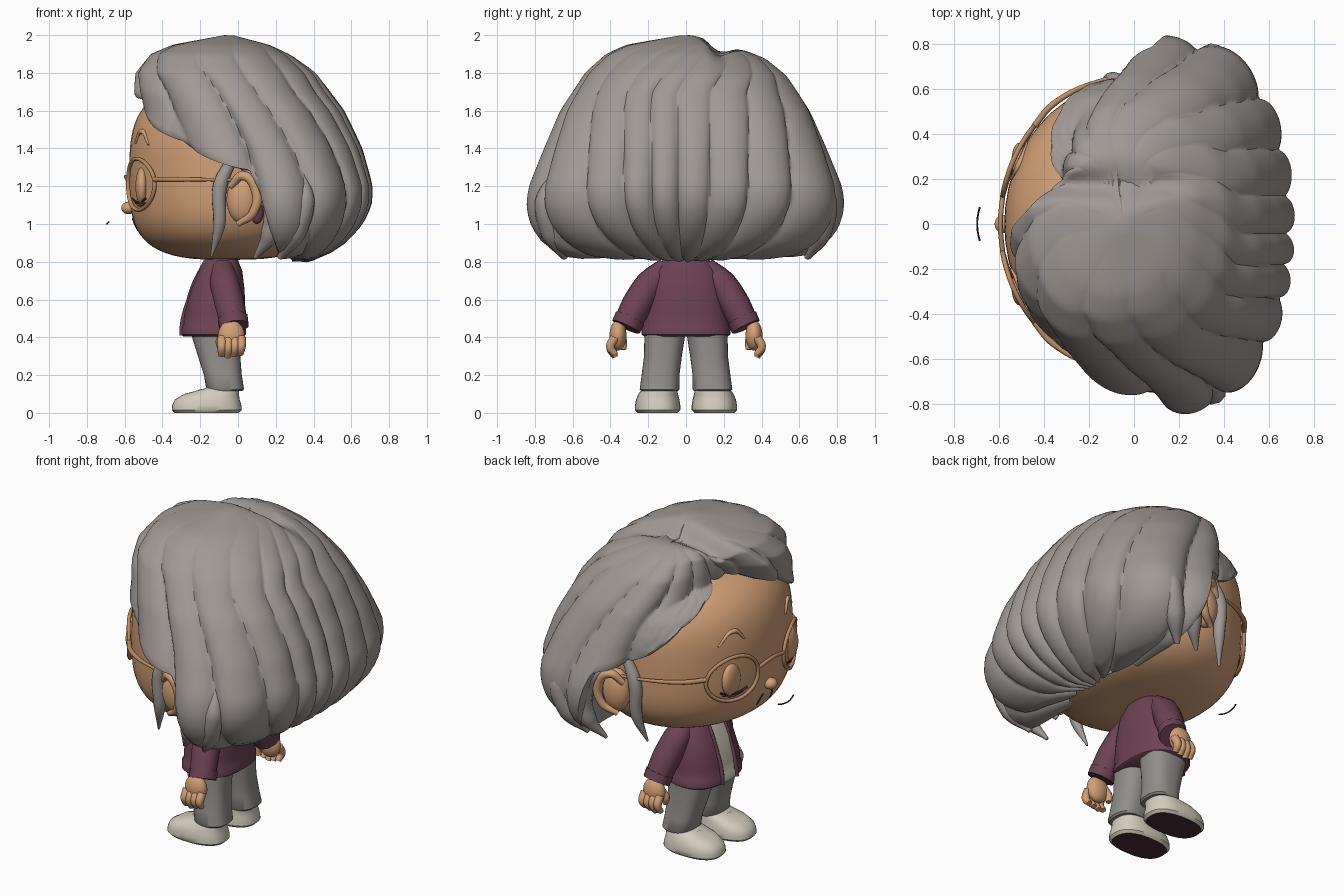
import bpy, bmesh, math
from math import sin, cos, radians, pi, sqrt, exp
from mathutils import Vector

old = bpy.data.objects.get("Cube")
if old:
    bpy.data.objects.remove(old, do_unlink=True)

def material(name, r, g, b):
    m = bpy.data.materials.new(name)
    m.use_nodes = True
    m.diffuse_color = (r, g, b, 1)
    n = m.node_tree.nodes["Principled BSDF"]
    n.inputs["Base Color"].default_value = (r, g, b, 1)
    n.inputs["Roughness"].default_value = 0.8
    return m

HAIR = material("hair grey", .355, .32, .3)
SKIN = material("skin tan", .65, .355, .185)
PLUM = material("cardigan plum", .155, .055, .088)
GREY = material("trouser grey", .29, .27, .26)
CREAM = material("cream", .66, .61, .51)
SOLE = material("sole dark plum", .075, .024, .038)
BRASS = material("glasses bronze", .5, .265, .13)
DARK = material("dark line", .03, .02, .02)

def interp(table, v):
    if v <= table[0][0]:
        return table[0][1]
    for (a, p), (b, q) in zip(table, table[1:]):
        if v <= b:
            return p + (q - p) * (v - a) / (b - a)
    return table[-1][1]

def smooth(ob, angle=45):
    bpy.ops.object.select_all(action='DESELECT')
    ob.select_set(True)
    bpy.context.view_layer.objects.active = ob
    bpy.ops.object.shade_smooth_by_angle(angle=radians(angle))
    return ob

def finish(name, bm, *mats):
    bmesh.ops.recalc_face_normals(bm, faces=bm.faces)
    me = bpy.data.meshes.new(name)
    bm.to_mesh(me)
    bm.free()
    for m in mats:
        me.materials.append(m)
    ob = bpy.data.objects.new(name, me)
    bpy.context.collection.objects.link(ob)
    return smooth(ob)

def skin_rings(bm, rings):
    """Bridge rings of points and cap both ends; returns the first cap."""
    vs = [[bm.verts.new(p) for p in ring] for ring in rings]
    n = len(vs[0])
    for a, b in zip(vs, vs[1:]):
        for i in range(n):
            bm.faces.new((a[i], a[(i + 1) % n], b[(i + 1) % n], b[i]))
    bm.faces.new(vs[-1])
    return bm.faces.new(vs[0][::-1])

def loft(rows, n=40, p=2.5):
    """Stack of superellipses given as (cx, cy, z, rx, ry)."""
    bm = bmesh.new()
    def c(f, t):
        return math.copysign(abs(f(t)) ** (2 / p), f(t))
    cap = skin_rings(bm, [[(cx + rx * c(cos, 2 * pi * i / n), cy + ry * c(sin, 2 * pi * i / n), z)
                           for i in range(n)] for cx, cy, z, rx, ry in rows])
    return bm, cap

def ball(name, at, size, mat, shape=None):
    bm = bmesh.new()
    bmesh.ops.create_uvsphere(bm, u_segments=48, v_segments=40, radius=1)
    for v in bm.verts:
        if shape:
            v.co = shape(v.co)
        v.co = Vector(at) + Vector(size) * v.co
    return finish(name, bm, mat)

def tube(name, pts, radii, mat, closed=False):
    cu = bpy.data.curves.new(name, 'CURVE')
    cu.dimensions = '3D'
    cu.bevel_depth, cu.bevel_resolution, cu.use_fill_caps = 1, 3, True
    sp = cu.splines.new('BEZIER')
    sp.bezier_points.add(len(pts) - 1)
    sp.use_cyclic_u, sp.resolution_u = closed, 8
    for i, (bp, p) in enumerate(zip(sp.bezier_points, pts)):
        bp.co = p
        bp.radius = radii[i] if isinstance(radii, (list, tuple)) else radii
        bp.handle_left_type = bp.handle_right_type = 'AUTO'
    cu.materials.append(mat)
    ob = bpy.data.objects.new(name, cu)
    bpy.context.collection.objects.link(ob)
    bpy.ops.object.select_all(action='DESELECT')
    ob.select_set(True)
    bpy.context.view_layer.objects.active = ob
    bpy.ops.object.convert(target='MESH')
    return smooth(bpy.context.view_layer.objects.active, 60)

# Head: rounded block with a squarer jaw, facing -x
HC, HS = Vector((-.05, 0, 1.28)), Vector((.525, .62, .47))

def girth(h):
    return max(0, 1 - abs(h) ** (3 if h > 0 else 3.7)) ** (1 / 3)

def inside_head(x, y, z, grow):
    return ((x - HC.x) / HS.x) ** 2 + (y / HS.y) ** 2 < (grow * girth((z - HC.z) / HS.z)) ** 2

def on_face(y, z, lift=0):
    k = girth((z - HC.z) / HS.z) ** 2 - (y / HS.y) ** 2
    return (HC.x - HS.x * sqrt(max(0, k)) - lift, y, z)

def block(v):
    flat = Vector((v.x, v.y, 0))
    return flat.normalized() * girth(v.z) + Vector((0, 0, v.z))

ball("head", HC, HS, SKIN, block)
ball("nose", (-.58, 0, 1.085), (.038, .04, .033), SKIN)
ball("neck", (-.09, 0, .82), (.07, .08, .07), SKIN)

# Hair: clumped shell with an open front and a side parting
BACK = [(.8, .38), (.83, .47), (.9, .57), (1, .66), (1.1, .705), (1.2, .71), (1.4, .655), (1.6, .56),
        (1.8, .41), (1.9, .27), (1.95, .16), (2, -.03)]
SIDE = [(.8, .57), (.83, .65), (.9, .76), (1, .82), (1.1, .84), (1.2, .825), (1.4, .745), (1.6, .66),
        (1.8, .53), (1.9, .42), (1.95, .31), (2, .02)]
FRONT = [(1.6, -.53), (1.7, -.55), (1.8, -.54), (1.9, -.46), (1.95, -.34), (2, -.07)]
MID = [(1.2, .2), (1.4, .15), (1.6, .06), (1.8, -.05), (1.9, -.09), (2, -.05)]
RIM = [(0, .8), (88, .82), (92, .95), (97, 1.27), (108, 1.3), (118, 1.38), (128, 1.51), (139, 1.65), (150, 1.71),
       (167, 1.74), (180, 1.7), (200, 1.64), (217, 1.51), (240, 1.37), (261, 1.27), (268, .95), (272, .82), (360, .8)]
COLS, ROWS = 360, 44

def hair_point(deg, u, inset=1, lift=0):
    t = radians(deg)
    lobe = abs(sin(8 * (t + .1 * sin(2 * t + 1) + .03 * sin(5 * t + 2) + .2 * sin(t) * u))) ** .5
    z = 2 - (2 - interp(RIM, deg) - .03 * (1 - lobe)) * u ** 1.7
    cx, side = interp(MID, z), interp(SIDE, z)
    top = min(1, max(0, (z - 1.7) / .25))
    cy = min(.17 * top, .6 * side)
    if cos(t) > 0:
        reach, p = interp(BACK, z) - cx, 2.2
    else:
        full = interp([(167, 0), (172, .25), (190, 1)], deg)
        reach = cx - interp(FRONT, z) * full - max(-.34, interp(FRONT, z)) * (1 - full)
        p = 2.2 + .2 * full
    # March from the parting outward until the envelope is met
    r, step = 0, .4
    while step > .0005:
        if (abs((r + step) * cos(t)) / max(reach, .01)) ** p + (abs(cy + (r + step) * sin(t)) / side) ** p < 1:
            r += step
        else:
            step /= 2
    r *= 1.01 - .11 * u ** .7 * (1 - lobe)
    while inside_head(cx + r * cos(t), cy + r * sin(t), z, 1.035):
        r += .01
    x, y = cx + r * inset * cos(t), cy + r * inset * sin(t)
    z -= top * (.06 * exp(-((y - .17) / .05) ** 2) * min(1, max(0, (.3 - x) * 4))
                + .03 * min(1, max(0, (y - .12) / .08)))
    return (x, y, z + lift)

bm = bmesh.new()
rings = [[hair_point(i * 360 / COLS, j / ROWS) for i in range(COLS)] for j in range(1, ROWS + 1)]
for inset, lift in ((.9, -.005), (.75, .0), (.4, .0)):
    rings.append([hair_point(i * 360 / COLS, 1, inset, lift) for i in range(COLS)])
skin_rings(bm, rings)
bmesh.ops.smooth_vert(bm, verts=bm.verts, factor=.5, use_axis_x=True, use_axis_y=True, use_axis_z=True)
finish("hair", bm, HAIR)

# Parts paired across the body; its own left is toward -y
for s, side in ((-1, "left"), (1, "right")):
    def path(*pts):
        return [(x, s * y, z) for x, y, z in pts]

    tube(side + "_sidelock", path((-.04, .63, 1.33), (-.095, .635, 1.2), (-.1, .625, 1), (-.14, .575, .83)),
         [.03, .04, .034, .006], HAIR)
    tube(side + "_ear_strand", path((.03, .68, 1.3), (.13, .73, 1.22), (.18, .74, 1.1), (.17, .72, .95), (.09, .65, .82)),
         [.02, .04, .05, .05, .01], HAIR)
    tube(side + "_side_clump", path((.34, .7, 1.26), (.35, .74, 1.12), (.3, .71, .95), (.22, .64, .82)),
         [.02, .06, .06, .015], HAIR)

    # Ear with rolled rim and a small dark piece tucked behind it
    ball(side + "_ear", (.025, s * .64, 1.13), (.085, .065, .13), SKIN)
    tube(side + "_ear_rim", path((-.04, .67, 1.2), (.03, .71, 1.255), (.095, .72, 1.18), (.08, .71, 1.06), (.0, .67, 1.0)),
         [.018, .026, .028, .024, .016], SKIN)
    ball(side + "_ear_backing", (.1, s * .66, 1.06), (.035, .03, .06), PLUM)

    # Glasses, closed eyelid, lashes and brow
    ring = [on_face(s * (.28 + .155 * cos(a * pi / 8)), 1.21 + .135 * sin(a * pi / 8), .018) for a in range(16)]
    tube(side + "_glasses_rim", ring, .011, BRASS, True)
    tube(side + "_glasses_arm", [on_face(s * .435, 1.235, .018)] + path((-.36, .53, 1.235), (-.15, .635, 1.235), (.02, .66, 1.23)),
         [.014, .014, .009, .009], BRASS)
    ball(side + "_eyelid", on_face(s * .28, 1.2, -.01), (.035, .08, .1), SKIN)
    tube(side + "_lashes", [on_face(s * (.28 + d), 1.115 + 3 * d * d, .014) for d in (-.08, -.04, 0, .04, .08)],
         .006, DARK)
    tube(side + "_lower_lid", [on_face(s * (.28 + d), 1.1 + 3 * d * d, .006) for d in (-.06, 0, .06)],
         [.004, .008, .004], PLUM)
    tube(side + "_smile_line", [on_face(s * y, z, .002) for y, z in ((.04, 1.03), (.06, 1.0), (.065, .965))], .004, DARK)
    tube(side + "_brow", [on_face(s * y, z, .002) for y, z in ((.2, 1.43), (.26, 1.49), (.36, 1.42))],
         [.006, .014, .005], SKIN)

    # Sleeve, cuff and hand
    tube(side + "_sleeve", path((-.085, .1, .77), (-.07, .19, .68), (-.045, .255, .58), (-.025, .305, .485)),
         [.06, .08, .082, .076], PLUM)
    tube(side + "_cuff", path((-.028, .296, .5), (-.02, .318, .455)), [.083, .08], PLUM)
    ball(side + "_palm", (-.035, s * .36, .41), (.07, .045, .08), SKIN)
    for k in range(4):
        x = -.085 + .034 * k
        tube(f"{side}_finger_{k + 1}", path((x, .375, .4), (x, .4, .35), (x - .005, .375, .295 + .008 * abs(k - 1))),
             [.025, .024, .017], SKIN)
    tube(side + "_thumb", path((-.07, .345, .42), (-.095, .335, .375), (-.09, .33, .335)), [.025, .024, .015], SKIN)

    # Trouser leg and shoe with dark sole
    bm, _ = loft([(-.068, s * .14, .115, .09, .098), (-.068, s * .14, .125, .1, .105), (-.08, s * .135, .2, .1, .1),
                  (-.1, s * .122, .3, .112, .1), (-.12, s * .11, .44, .135, .11)])
    finish(side + "_trouser_leg", bm, GREY)
    bm, cap = loft([(-.165, s * .15, 0, .17, .105), (-.165, s * .15, .015, .185, .12), (-.165, s * .15, .04, .183, .12),
                    (-.163, s * .15, .07, .172, .115), (-.14, s * .147, .1, .145, .105),
                    (-.085, s * .14, .13, .09, .09), (-.08, s * .14, .145, .08, .08)])
    bmesh.ops.inset_individual(bm, faces=[cap], thickness=.018)
    cap.material_index = 1
    finish(side + "_shoe", bm, CREAM, SOLE)
    for k in range(3):
        x, z = -.235 + .045 * k, .09 + .016 * k
        tube(f"{side}_lace_{k + 1}", path((x, .1, z), (x - .008, .147, z + .012), (x, .195, z)), .009, CREAM)
    # Cardigan front edge
    tube(side + "_cardigan_edge", path((-.165, .06, .8), (-.215, .068, .72), (-.26, .068, .6), (-.293, .068, .48),
                                       (-.298, .07, .41)), .013, PLUM)

tube("glasses_bridge", [on_face(y, z, .018) for y, z in ((-.125, 1.23), (0, 1.25), (.125, 1.23))], .011, BRASS)
tube("mouth", [(-.695 + 2 * y * y, y, 1.0 + 2 * y * y) for y in (-.075, -.04, 0, .04, .075)], .004, DARK)

# Cardigan body with the shirt showing in the front gap
bm, cap = loft([(-.13, 0, .405, .16, .22), (-.13, 0, .415, .172, .235), (-.13, 0, .45, .172, .235), (-.128, 0, .465, .164, .226),
                (-.125, 0, .52, .164, .226), (-.11, 0, .65, .145, .2), (-.095, 0, .75, .118, .17),
                (-.09, 0, .82, .085, .115), (-.09, 0, .85, .06, .08)], n=80)
for f in bm.faces:
    c = f.calc_center_median()
    if c.x < -.12 and abs(c.y) < .068 and f is not cap:
        f.material_index = 1
finish("cardigan", bm, PLUM, CREAM)
